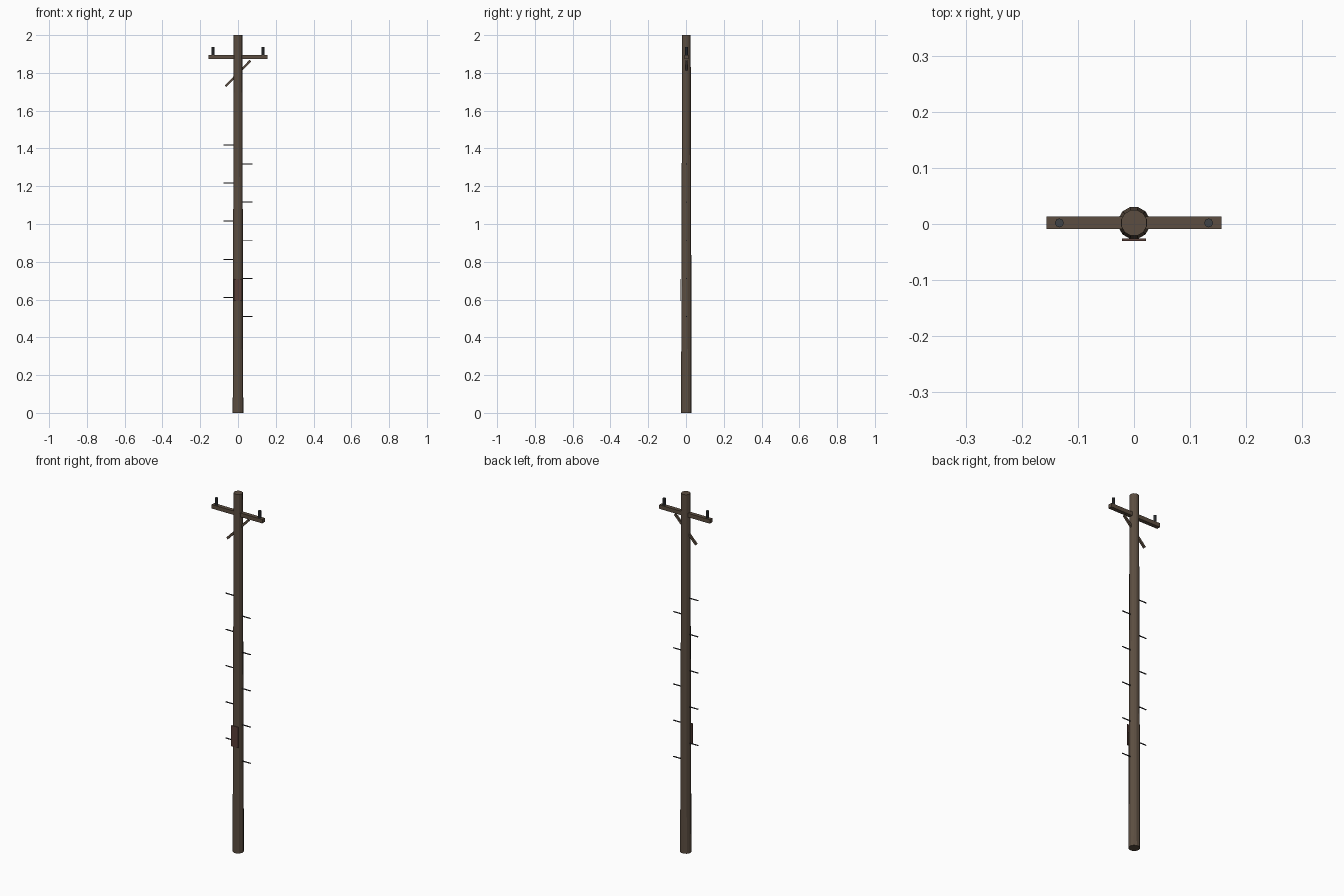
import bpy, math
from mathutils import Vector

if "Cube" in bpy.data.objects:
    bpy.data.objects.remove(bpy.data.objects["Cube"])

YC = 0.002  # pole axis


def mat(name, rgb):
    m = bpy.data.materials.new(name)
    m.diffuse_color = (*rgb, 1)
    m.use_nodes = True
    m.node_tree.nodes["Principled BSDF"].inputs["Base Color"].default_value = m.diffuse_color
    return m


WOOD = mat("wood", (0.107, 0.076, 0.053))
METAL = mat("dark_metal", (0.03, 0.03, 0.035))
GLASS = mat("insulator_grey", (0.05, 0.055, 0.06))
RUST = mat("rusty_plate", (0.10, 0.05, 0.04))


def finish(name, m):
    o = bpy.context.object
    o.name = name
    o.data.materials.append(m)
    return o


def box(name, lo, hi, m, rot_y=0):
    lo, hi = Vector(lo), Vector(hi)
    bpy.ops.mesh.primitive_cube_add(size=1, location=(lo + hi) / 2, rotation=(0, rot_y, 0))
    bpy.context.object.scale = hi - lo
    return finish(name, m)


def cone(name, r1, r2, depth, loc, sides, m, rot=(0, 0, 0)):
    bpy.ops.mesh.primitive_cone_add(vertices=sides, radius1=r1, radius2=r2,
                                    depth=depth, location=loc, rotation=rot)
    return finish(name, m)


# Tapered pole
cone("pole", 0.029, 0.0235, 2.0, (0, YC, 1.0), 12, WOOD, (0, 0, math.radians(15)))

# Crossarm and its diagonal brace
box("crossarm", (-0.156, YC - 0.011, 1.874), (0.156, YC + 0.011, 1.896), WOOD)
box("brace", (-0.095, YC - 0.005, 1.791), (0.095, YC + 0.005, 1.803), WOOD, -math.radians(46))

# Insulators on the arm ends
for s in (-1, 1):
    cone("insulator", 0.008, 0.008, 0.042, (s * 0.133, YC, 1.915), 8, GLASS)

# Climbing pegs, alternating right and left
for i in range(10):
    s = 1 if i % 2 == 0 else -1
    cone("climbing_peg", 0.003, 0.003, 0.055, (s * 0.0485, YC, 0.51 + i * 0.101),
         6, METAL, (0, math.pi / 2, 0))

# Plate on the front
box("front_plate", (-0.021, -0.030, 0.592), (0.021, -0.0255, 0.708), RUST)
